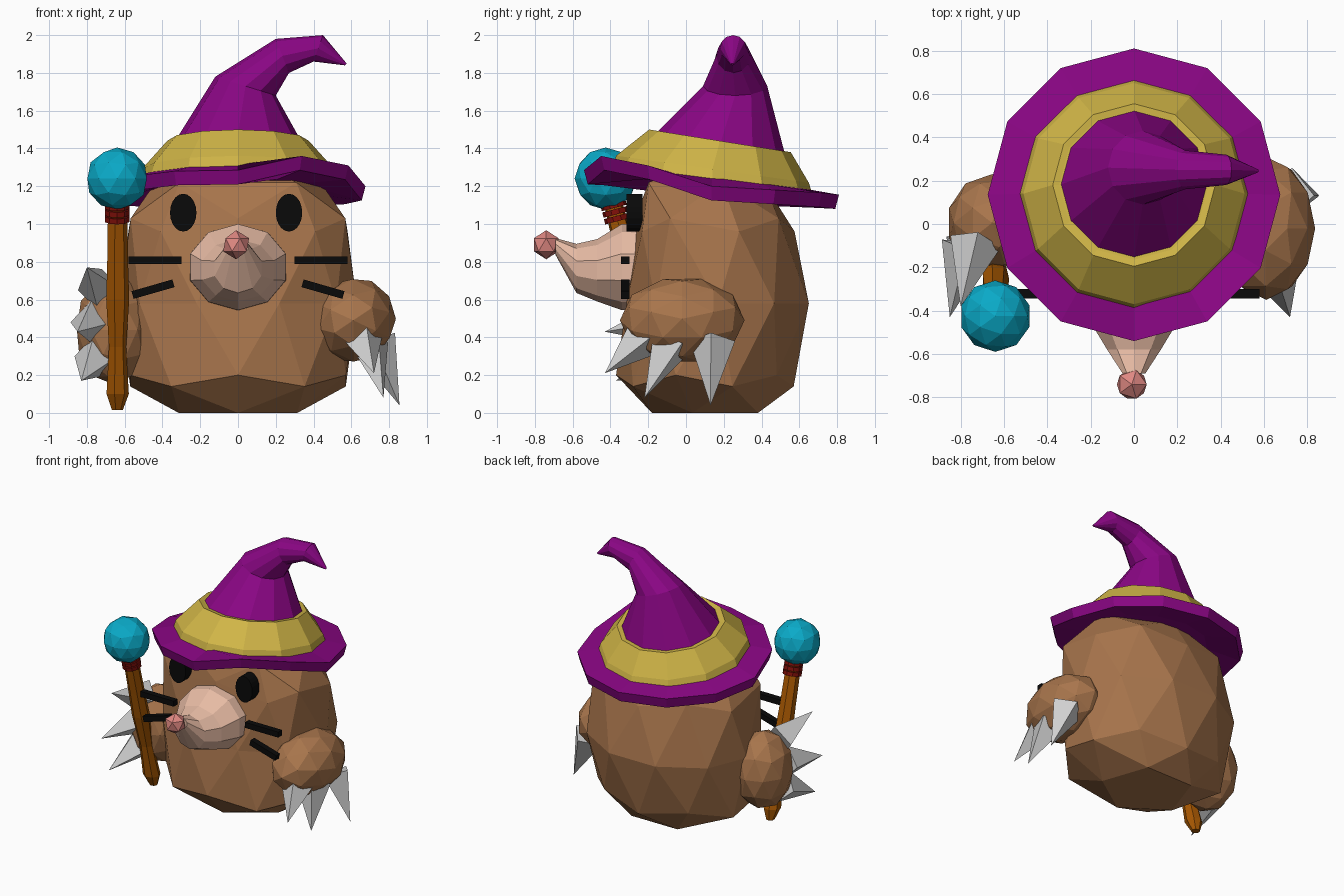
import bpy, bmesh
from math import cos, sin, pi, radians, atan2
from mathutils import Vector, Matrix

old = bpy.data.objects.get("Cube")
if old:
    bpy.data.objects.remove(old)


def material(name, r, g, b):
    """Flat material from display values, stored as linear."""
    col = [(c / 255 / 12.92) if c < 10 else ((c / 255 + 0.055) / 1.055) ** 2.4 for c in (r, g, b)] + [1]
    m = bpy.data.materials.new(name)
    m.use_nodes = True
    m.diffuse_color = col
    m.node_tree.nodes["Principled BSDF"].inputs["Base Color"].default_value = col
    return m


FUR = material("brown fur", 168, 117, 76)
PURPLE = material("purple felt", 138, 6, 132)
YELLOW = material("yellow band", 208, 181, 71)
CYAN = material("cyan orb", 10, 170, 200)
WOOD = material("orange wood", 168, 88, 2)
RED = material("dark red cord", 130, 16, 10)
CREAM = material("cream muzzle", 231, 187, 164)
PINK = material("pink nose", 223, 136, 130)
CLAW = material("pale grey claw", 208, 208, 208)
BLACK = material("black", 9, 9, 9)


def finish(bm, name, mat):
    bmesh.ops.recalc_face_normals(bm, faces=bm.faces)
    me = bpy.data.meshes.new(name)
    bm.to_mesh(me)
    bm.free()
    me.materials.append(mat)
    ob = bpy.data.objects.new(name, me)
    bpy.context.collection.objects.link(ob)
    return ob


def loft(name, mat, rings):
    """Skin a stack of equal point rings and cap both ends."""
    bm = bmesh.new()
    rows = [[bm.verts.new(p) for p in ring] for ring in rings]
    n = len(rows[0])
    for a, b in zip(rows, rows[1:]):
        for i in range(n):
            j = (i + 1) % n
            bm.faces.new((a[i], a[j], b[j], b[i]))
    bm.faces.new(rows[0])
    bm.faces.new(rows[-1])
    return finish(bm, name, mat)


def angles(n, phase=0.0):
    return [2 * pi * (i + phase) / n for i in range(n)]


def boxy(v, p):
    return abs(v) ** p * (1 if v > 0 else -1)


def ico(name, mat, loc, scale, subdiv=2, turn=0.0):
    bm = bmesh.new()
    m = Matrix.Translation(loc) @ Matrix.Rotation(turn, 4, 'Y') @ Matrix.Diagonal((*scale, 1))
    bmesh.ops.create_icosphere(bm, subdivisions=subdiv, radius=1, matrix=m)
    return finish(bm, name, mat)


def spike(name, mat, start, end, r1, r2=0.0, sides=4):
    """Cone or cylinder between two points."""
    start, end = Vector(start), Vector(end)
    d = end - start
    bm = bmesh.new()
    m = Matrix.Translation((start + end) / 2) @ d.to_track_quat('Z', 'Y').to_matrix().to_4x4()
    bmesh.ops.create_cone(bm, cap_ends=True, segments=sides, radius1=r1, radius2=r2,
                          depth=d.length, matrix=m)
    return finish(bm, name, mat)


# Body: icosphere reshaped level by level
# sphere level: (z, half width, centre y, half depth, front boxiness power)
levels = {-1.0: (0, 0, .12, 0, 1), -.9: (0, .33, .13, .31, 1),
          -.5: (.14, .60, .10, .47, 1), -.4: (.20, .60, .10, .47, .95),
          0.0: (.58, .63, .17, .505, .8),
          .4: (.96, .61, .15, .425, .5), .5: (1.03, .59, .15, .42, .5),
          .9: (1.22, .46, .09, .32, .5), 1.0: (1.36, 0, .12, 0, 1)}
bm = bmesh.new()
bmesh.ops.create_icosphere(bm, subdivisions=2, radius=1, matrix=Matrix.Rotation(radians(18), 4, 'Z'))
for v in bm.verts:
    z, rx, cy, ry, p = levels[round(v.co.z, 1)]
    t = atan2(v.co.y, v.co.x)
    front = sin(t) < 0
    v.co = (rx * (boxy(cos(t), (p + 1) / 2) if front else cos(t)),
            cy + ry * (boxy(sin(t), p) if front else sin(t)), z)
finish(bm, "body", FUR)

# Muzzle and nose: rings along y (y, centre z, half width, half height)
muzzle = [(-.2, .77, .27, .23), (-.34, .772, .265, .228), (-.47, .755, .2, .165),
          (-.58, .765, .13, .13), (-.69, .88, .055, .045)]
loft("muzzle", CREAM, [[(rx * cos(t), y, z + rz * sin(t)) for t in angles(10, .5)]
                       for y, z, rx, rz in muzzle])
ico("nose", PINK, (-.01, -.74, .89), (.077,) * 3, 1)

# Eyes
for name, x in (("left_eye", .27), ("right_eye", -.29)):
    loft(name, BLACK, [[(x + .07 * cos(t), y, 1.06 + .1 * sin(t)) for t in angles(20)]
                       for y in (-.315, -.23)])

# Whiskers
for side, word in ((1, "left"), (-1, "right")):
    for row, x, z, tilt, length in (("upper", .44, .808, 0, .28), ("lower", .45, .655, 16, .225)):
        bm = bmesh.new()
        m = (Matrix.Translation((side * x, -.322, z)) @ Matrix.Rotation(radians(tilt * side), 4, 'Y')
             @ Matrix.Diagonal((length, .045, .042, 1)))
        bmesh.ops.create_cube(bm, size=1, matrix=m)
        finish(bm, f"{word}_{row}_whisker", BLACK)

# Arms
ico("left_arm", FUR, (.61, -.02, .49), (.225, .33, .23), turn=radians(25))
ico("right_arm", FUR, (-.655, .005, .44), (.208, .225, .29))

# Claws as (base, tip)
claws = {
    "left": [((.65, -.21, .41), (.72, -.43, .21)), ((.69, -.08, .37), (.77, -.22, .08)),
             ((.72, .14, .38), (.855, .13, .04))],
    "right": [((-.73, -.08, .65), (-.80, -.38, .77)), ((-.77, -.10, .48), (-.85, -.43, .43)),
              ((-.75, -.09, .30), (-.83, -.37, .17))],
}
for word, pairs in claws.items():
    for i, (base, tip) in enumerate(pairs):
        spike(f"{word}_claw_{i + 1}", CLAW, base, tip, .12)


# Staff, leaning forward as it rises
def staff_point(z):
    return Vector((-.64, -.42 + .26 * (1.24 - z), z))


shaft = [(.015, .03), (.1, .062), (.35, .048), (.6, .064), (.8, .058), (1.0, .055), (1.15, .05)]
loft("staff_shaft", WOOD, [[staff_point(z) + Vector((r * cos(t), r * sin(t), 0)) for t in angles(7)]
                           for z, r in shaft])
for i in range(3):
    z = 1.015 + i * .035
    spike(f"staff_cord_{i + 1}", RED, staff_point(z), staff_point(z + .028), .068, .068, 10)
ico("staff_orb", CYAN, (-.64, -.425, 1.24), (.165,) * 3)

# Hat brim: wavy rim heights, running anticlockwise from the model's left
rim = [1.20, 1.18, 1.165, 1.155, 1.16, 1.17, 1.19, 1.25, 1.28, 1.285, 1.36, 1.31]
ring12 = angles(12)


def hat_ring(r, z, tilt, cy=.14):
    return [(r * cos(t), cy + r * sin(t), z - tilt * r * sin(t)) for t in ring12]


def rim_ring(r, drop):
    return [(r * cos(t), .135 + r * sin(t), z - drop) for t, z in zip(ring12, rim)]


loft("hat_brim", PURPLE, [hat_ring(.49, 1.25, .13), rim_ring(.675, 0), rim_ring(.655, .075),
                          hat_ring(.42, 1.19, .13)])

# Hat band with an inner lip
loft("hat_band", YELLOW, [hat_ring(.53, 1.225, .13), hat_ring(.51, 1.29, .14),
                          hat_ring(.375, 1.44, .16, .18), hat_ring(.345, 1.435, .16, .18)])

# Bent hat cone: each ring spans left edge to right edge in x-z, with centre y and half depth
cone = [(-.345, 1.42, .345, 1.42, .18, .345), (-.12, 1.78, .20, 1.68, .26, .17),
        (.20, 1.98, .27, 1.80, .25, .09), (.45, 2.0, .40, 1.86, .25, .07),
        (.575, 1.85, .565, 1.84, .245, .008)]
rings = []
for k, (x0, z0, x1, z1, cy, ry) in enumerate(cone):
    rings.append([((x0 + x1) / 2 + (x1 - x0) / 2 * cos(t), cy + ry * sin(t),
                   (z0 + z1) / 2 + (z1 - z0) / 2 * cos(t) - (.16 * ry * sin(t) if k == 0 else 0))
                  for t in ring12])
loft("hat_cone", PURPLE, rings)
